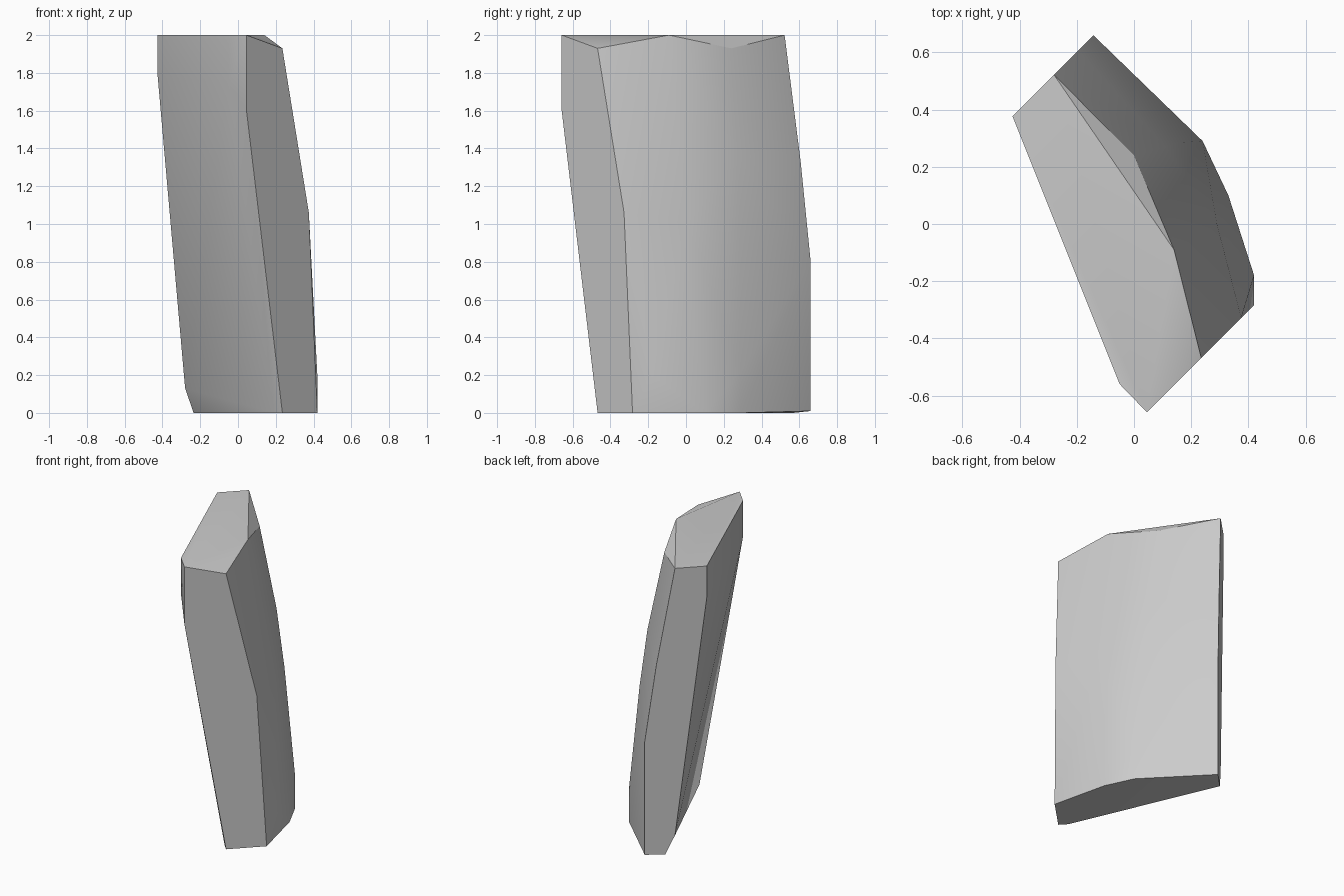
import bpy, bmesh, math

old = bpy.data.objects.get("Cube")
if old:
    bpy.data.objects.remove(old, do_unlink=True)

# Single stone colour
stone = bpy.data.materials.new("pale_grey_stone")
stone.use_nodes = True
colour = (0.6, 0.6, 0.6, 1)
stone.diffuse_color = colour
stone.node_tree.nodes["Principled BSDF"].inputs["Base Color"].default_value = colour


def flat_end(profile, offset):
    """Points of a flat diagonal end, given as (x, z) with y = x + offset."""
    return [(x, x + offset, z) for x, z in profile]


# Two flat diagonal ends
back_end = flat_end([(-.425, 2), (-.28, 2), (-.195, 1.33), (-.142, .8), (-.142, .01),
                     (-.235, 0), (-.28, .13), (-.425, 1.78)], .802)
front_end = flat_end([(.045, 2), (.235, 1.93), (.375, 1.06), (.42, 0),
                      (.235, 0), (.045, 1.6)], -.703)

# Bulging outer side, then the narrow bevel on the inner side
outer_side = [(0, .24, 1.93), (.11, .27, 1.37), (.16, .285, .97), (.24, .29, .22), (.24, .29, 0),
              (.14, -.09, 2), (.29, 0, 1), (.42, -.18, .2), (.33, .1, 0)]
inner_bevel = [(-.05, -.56, 2), (-.05, -.56, 1.75), (.19, -.42, 0)]

# Wrap the points into a faceted shard
bm = bmesh.new()
for point in back_end + front_end + outer_side + inner_bevel:
    bm.verts.new(point)
hull = bmesh.ops.convex_hull(bm, input=bm.verts)
bmesh.ops.delete(bm, geom=[v for v in bm.verts if not v.link_faces], context="VERTS")
bmesh.ops.dissolve_limit(bm, angle_limit=math.radians(1), verts=bm.verts, edges=bm.edges)
bmesh.ops.recalc_face_normals(bm, faces=bm.faces)
mesh = bpy.data.meshes.new("stone_shard")
bm.to_mesh(mesh)
bm.free()
mesh.materials.append(stone)
shard = bpy.data.objects.new("stone_shard", mesh)
bpy.context.collection.objects.link(shard)

# Soft sides with crisp ends
bpy.ops.object.select_all(action="DESELECT")
shard.select_set(True)
bpy.context.view_layer.objects.active = shard
bpy.ops.object.shade_smooth_by_angle(angle=math.radians(30))
